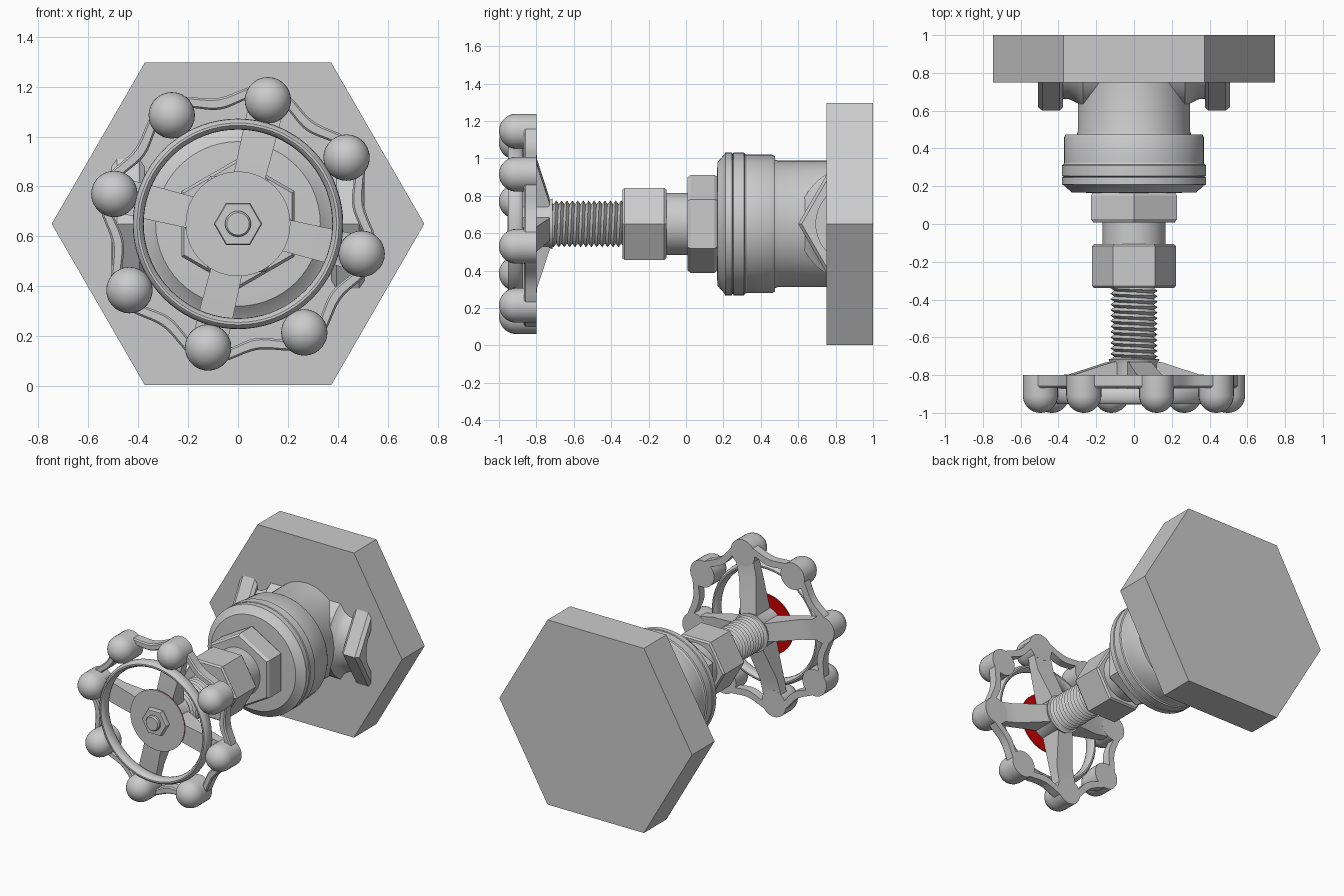
import bpy, bmesh, math
from math import sin, cos, pi, radians

if "Cube" in bpy.data.objects:
    bpy.data.objects.remove(bpy.data.objects["Cube"], do_unlink=True)

ZC = 0.65                      # height of the main axis, which runs along y
TILT = radians(76.4)           # turn of the handwheel


def material(name, rgb):
    m = bpy.data.materials.new(name)
    m.use_nodes = True
    c = (*rgb, 1.0)
    m.diffuse_color = c
    m.node_tree.nodes["Principled BSDF"].inputs["Base Color"].default_value = c
    return m


GREY = material("grey metal", (0.6, 0.6, 0.6))
RED = material("red plate back", (0.6, 0.0, 0.0))


def finish(name, bm, mat=GREY):
    bmesh.ops.recalc_face_normals(bm, faces=bm.faces)
    me = bpy.data.meshes.new(name)
    bm.to_mesh(me)
    bm.free()
    me.materials.append(mat)
    me.shade_smooth()
    me.set_sharp_from_angle(angle=radians(32))
    ob = bpy.data.objects.new(name, me)
    bpy.context.collection.objects.link(ob)
    return ob


def loft(name, rings, cyclic=False, mat=GREY):
    """Skin a list of equal closed loops; cap the ends unless cyclic."""
    bm = bmesh.new()
    loops = [[bm.verts.new(p) for p in r] for r in rings]
    n = len(loops[0])
    pairs = list(zip(loops, loops[1:]))
    if cyclic:
        pairs.append((loops[-1], loops[0]))
    else:
        bm.faces.new(loops[0])
        bm.faces.new(loops[-1])
    for a, b in pairs:
        for i in range(n):
            j = (i + 1) % n
            bm.faces.new((a[i], a[j], b[j], b[i]))
    return finish(name, bm, mat)


def ring(y, r, n=56, rot=0.0, sx=1.0, cx=0.0, cz=0.0):
    return [(cx + sx * r * cos(rot + 2 * pi * i / n), y,
             ZC + cz + r * sin(rot + 2 * pi * i / n)) for i in range(n)]


def lathe(name, profile, **kw):
    cyc = kw.pop("cyclic", False)
    mat = kw.pop("mat", GREY)
    return loft(name, [ring(y, r, **kw) for y, r in profile], cyc, mat)


def hex_nut(name, y0, y1, r, rot=0.0, c=0.012):
    return lathe(name, [(y0, r * .95), (y0 + c, r), (y1 - c, r), (y1, r * .95)],
                 n=6, rot=rot)


# Wall plate
lathe("base_plate", [(0.75, 0.747), (1.0, 0.747)], n=6)

# Valve body, slightly narrower across x
lathe("valve_body", [(0.46, 0.35), (0.49, 0.338), (0.8, 0.338)], sx=0.88)

# Collar, flange and bonnet shoulder
lathe("body_collar", [(0.32, 0.36), (0.325, 0.37), (0.46, 0.37), (0.475, 0.362)])
lathe("flange", [(0.165, 0.24), (0.168, 0.33), (0.205, 0.372), (0.21, 0.382),
                 (0.245, 0.382), (0.25, 0.374), (0.255, 0.382), (0.31, 0.382),
                 (0.315, 0.374), (0.325, 0.37)])

# Bonnet, neck and packing nut
hex_nut("bonnet_nut", 0.008, 0.17, 0.262, pi / 6, 0.018)
lathe("bonnet_neck", [(-0.12, 0.166), (0.02, 0.166)])
hex_nut("packing_nut", -0.34, -0.105, 0.222)


# Side outlets: flared half pipe and hexagonal end with a round opening
PY = 0.91                      # pipe axis, behind the plate's front face
CUT = 0.8


def half_arc(x, r, n=20):
    a = math.acos((PY - CUT) / r)
    return [(x, PY - r * cos(t), ZC + r * sin(t))
            for t in [-a + 2 * a * i / n for i in range(n + 1)]]


def hex_end(x, s):
    r = 0.31 * s
    y, z = PY - r / 2, r * sin(pi / 3)
    outer = [(x, CUT, ZC - z), (x, y, ZC - z), (x, PY - r, ZC),
             (x, y, ZC + z), (x, CUT, ZC + z)]
    return outer + half_arc(x, 0.215)[::-1]


for side, sx in (("left", 1), ("right", -1)):
    loft(side + "_outlet_pipe", [half_arc(sx * x, r) for x, r in
         ((0.15, 0.31), (0.27, 0.31), (0.30, 0.27), (0.34, 0.25), (0.40, 0.245))])
    loft(side + "_outlet_nut", [hex_end(sx * x, s) for x, s in
         ((0.375, 0.94), (0.395, 1), (0.485, 1), (0.508, 0.94))])

# Threaded stem: core plus a helical ridge
lathe("stem_core", [(-0.955, 0.045), (-0.945, 0.052), (-0.85, 0.052),
                    (-0.84, 0.104), (-0.3, 0.104)], n=32)
bm = bmesh.new()
N, PITCH, TURNS = 32, 0.029, 14
valley, crest = [], []
for i in range(N * (TURNS + 1) + 1):
    a, y = 2 * pi * i / N, -0.745 + PITCH * i / N
    for lst, r, dy in ((valley, 0.105, 0), (crest, 0.125, PITCH / 2)):
        lst.append(bm.verts.new((r * cos(a), y + dy, ZC + r * sin(a))))
for i in range(N * TURNS):
    bm.faces.new((valley[i], valley[i + 1], crest[i + 1], crest[i]))
    bm.faces.new((crest[i], crest[i + 1], valley[i + N + 1], valley[i + N]))
finish("stem_thread", bm)

# Handwheel hub, plate and retaining nut
lathe("wheel_hub", [(-0.885, 0.125), (-0.74, 0.125), (-0.715, 0.135), (-0.712, 0.1)])
lathe("hub_plate_front", [(-0.893, 0.21), (-0.888, 0.21)])
lathe("hub_plate_back", [(-0.888, 0.21), (-0.884, 0.21)], mat=RED)
hex_nut("wheel_nut", -0.93, -0.89, 0.097, 0.0, 0.008)

# Round inner ring of the handwheel
lathe("wheel_inner_ring",
      [(-0.912 + 0.042 * sin(t), 0.4 + 0.022 * cos(t))
       for t in [2 * pi * i / 14 for i in range(14)]], n=72, cyclic=True)


# Scalloped outer rim, bulging at each knob
def scallop(y, r, n=128):
    pts = []
    for i in range(n):
        a = 2 * pi * i / n
        q = r + 0.03 * cos(8 * (a - TILT))
        pts.append((q * cos(a), y, ZC + q * sin(a)))
    return pts


loft("wheel_outer_rim", [scallop(y, r) for y, r in
     ((-0.867, 0.502), (-0.867, 0.533), (-0.858, 0.541), (-0.8, 0.541),
      (-0.8, 0.494), (-0.858, 0.494))], cyclic=True)

# Domed knobs around the rim
for k in range(8):
    a = TILT + k * pi / 4
    dome = [(-0.907 - 0.093 * cos(t), 0.093 * sin(t))
            for t in [radians(3 + 87 * i / 9) for i in range(10)]]
    lathe("knob_%d" % (k + 1), dome + [(-0.8, 0.093)], n=28,
          cx=0.51 * cos(a), cz=0.51 * sin(a))

# Four tapered spokes
for k in range(4):
    a = TILT + k * pi / 2
    rings = []
    for r, w, front, back in ((0.06, 0.06, -0.88, -0.725), (0.13, 0.062, -0.88, -0.73),
                              (0.34, 0.068, -0.872, -0.797), (0.45, 0.07, -0.865, -0.802)):
        rings.append([(r * cos(a) - s * w * sin(a), y, ZC + r * sin(a) + s * w * cos(a))
                      for s, y in ((-1, front), (1, front), (1, back), (-1, back))])
    loft("spoke_%d" % (k + 1), rings)
